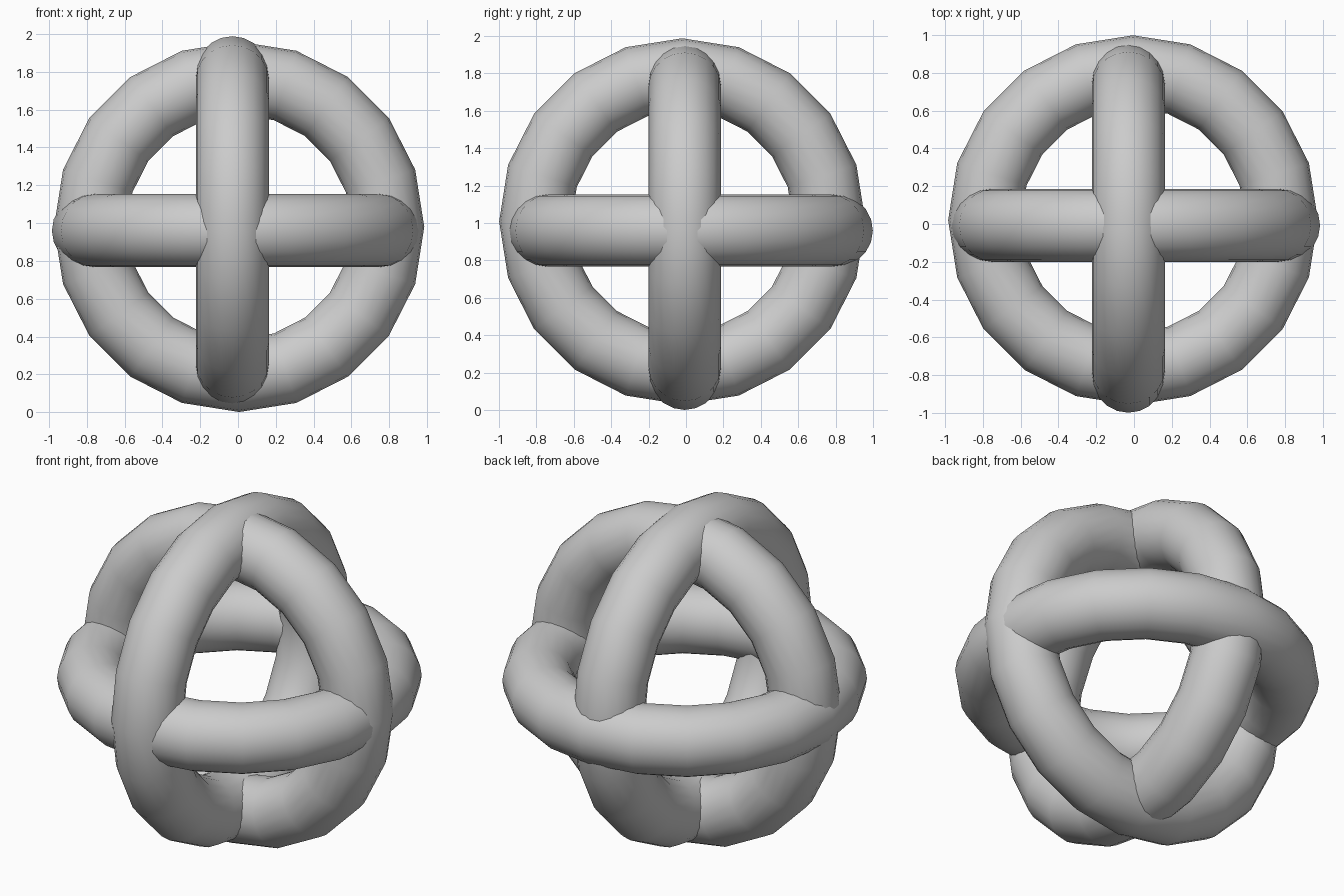
import bpy
from math import pi

cube = bpy.data.objects.get("Cube")
if cube:
    bpy.data.objects.remove(cube, do_unlink=True)

# Single grey finish
grey = bpy.data.materials.new("light_grey")
grey.use_nodes = True
colour = (0.6, 0.6, 0.6, 1)
grey.diffuse_color = colour
grey.node_tree.nodes["Principled BSDF"].inputs["Base Color"].default_value = colour


def ring(name, centre, rotation):
    """One thick smooth ring with a twenty-sided outline."""
    bpy.ops.mesh.primitive_torus_add(
        major_segments=20, minor_segments=20,
        major_radius=0.786, minor_radius=0.193,
        location=centre, rotation=rotation)
    obj = bpy.context.object
    obj.name = name
    obj.data.materials.append(grey)
    bpy.ops.object.shade_smooth()


# Three slightly offset rings crossing at right angles
ring("level_ring", (-0.005, 0.02, 0.96), (0, 0, 0))
ring("front_facing_ring", (0.006, -0.007, 0.98), (pi / 2, 0, 0))
ring("side_facing_ring", (-0.03, -0.02, 1.009), (0, pi / 2, 0))
